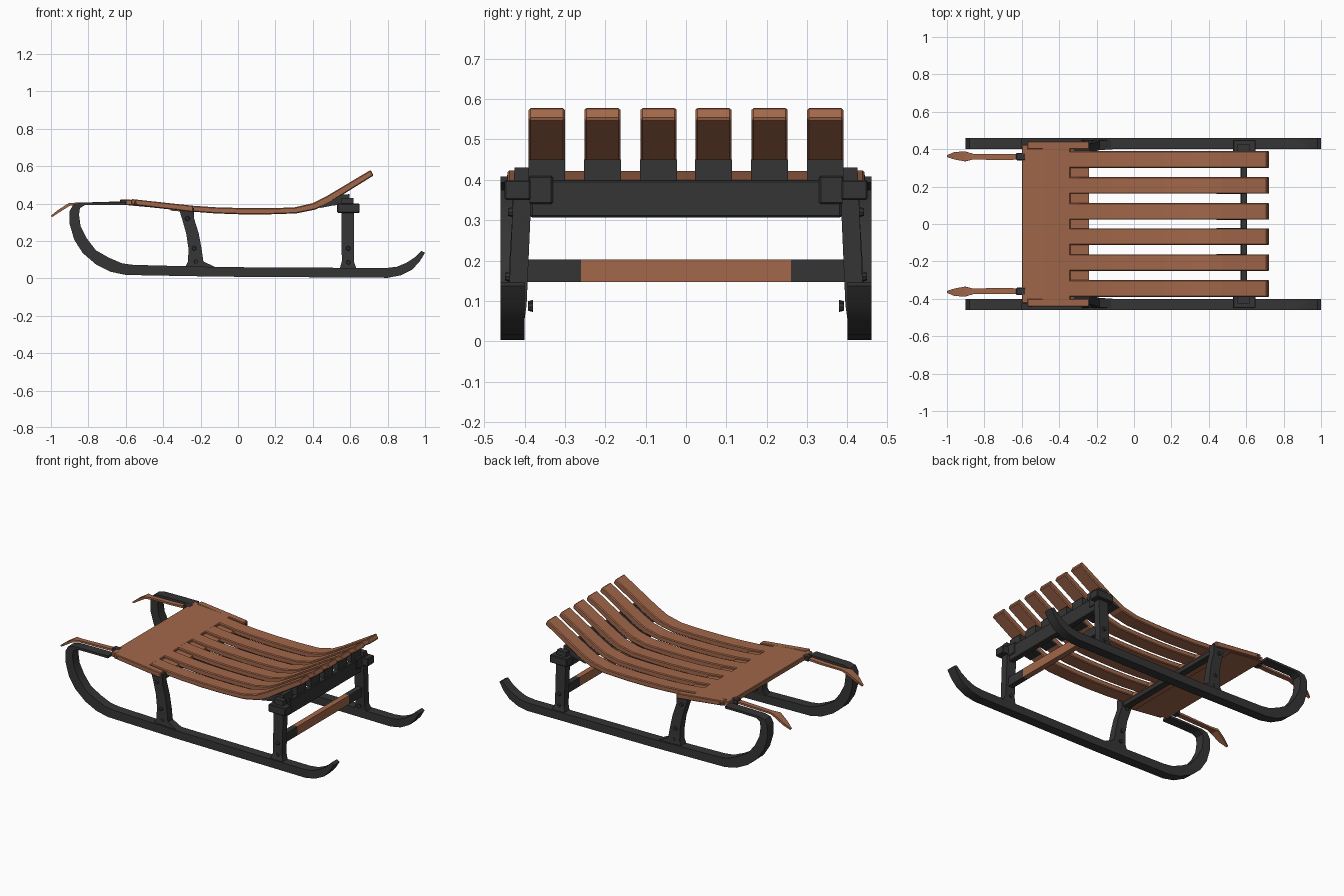
import bpy, bmesh, math
from mathutils import Matrix


def material(name, color):
    m = bpy.data.materials.new(name)
    m.diffuse_color = (*color, 1)
    return m


WOOD = material("brown wood", (0.36, 0.135, 0.068))
METAL = material("dark metal", (0.035, 0.035, 0.035))


def finish(name, bm, mat, smooth=False, bevel=0):
    bmesh.ops.recalc_face_normals(bm, faces=bm.faces)
    me = bpy.data.meshes.new(name)
    bm.to_mesh(me)
    bm.free()
    me.materials.append(mat)
    ob = bpy.data.objects.new(name, me)
    bpy.context.collection.objects.link(ob)
    if bevel:
        mod = ob.modifiers.new("bevel", "BEVEL")
        mod.width, mod.segments, mod.limit_method = bevel, 1, "ANGLE"
        mod.angle_limit = math.radians(50)
    if smooth:
        bpy.ops.object.select_all(action="DESELECT")
        ob.select_set(True)
        bpy.context.view_layer.objects.active = ob
        bpy.ops.object.shade_smooth_by_angle(angle=math.radians(35))
    return ob


def loft(name, stations, mat, y=None, side=1, **kw):
    """Stations: (outer x, outer z, inner x, inner z[, y0, y1])."""
    bm = bmesh.new()
    rings = []
    for s in stations:
        y0, y1 = s[4:6] if len(s) > 4 else y
        rings.append([bm.verts.new(p) for p in (
            (s[0], y0 * side, s[1]), (s[0], y1 * side, s[1]),
            (s[2], y1 * side, s[3]), (s[2], y0 * side, s[3]))])
    for a, b in zip(rings, rings[1:]):
        for i in range(4):
            j = (i + 1) % 4
            bm.faces.new((a[i], a[j], b[j], b[i]))
    bm.faces.new(rings[0])
    bm.faces.new(rings[-1])
    return finish(name, bm, mat, **kw)


def box(name, x, y, z, mat, side=1, bevel=0.004):
    return loft(name, [(x[0], z[1], x[0], z[0]), (x[1], z[1], x[1], z[0])],
                mat, y, side, bevel=bevel)


def bolt(name, x, y, z, r=0.013):
    bm = bmesh.new()
    bmesh.ops.create_cone(bm, cap_ends=True, segments=8, radius1=r, radius2=r * 0.7,
                          depth=0.012, matrix=Matrix.Translation((x, y, z)) @
                          Matrix.Rotation(math.radians(-90 if y > 0 else 90), 4, "X"))
    finish(name, bm, METAL)


# profiles shared by mirrored parts
runner = [(-0.60, 0.408, -0.60, 0.393), (-0.72, 0.407, -0.72, 0.393),
          (-0.84, 0.405, -0.82, 0.391), (-0.88, 0.395, -0.845, 0.375),
          (-0.90, 0.36, -0.85, 0.34), (-0.90, 0.29, -0.842, 0.28),
          (-0.875, 0.205, -0.81, 0.215), (-0.83, 0.135, -0.76, 0.15),
          (-0.76, 0.075, -0.69, 0.11), (-0.68, 0.035, -0.62, 0.08),
          (-0.60, 0.018, -0.56, 0.072), (-0.1, 0.009, -0.1, 0.06),
          (0.80, 0.003, 0.79, 0.055), (0.87, 0.016, 0.85, 0.062),
          (0.93, 0.046, 0.90, 0.083), (0.97, 0.088, 0.945, 0.112),
          (1.0, 0.137, 0.98, 0.147)]
front_leg = [(-0.32, 0.385, -0.235, 0.375, 0.385, 0.43),
             (-0.30, 0.32, -0.235, 0.32, 0.385, 0.43),
             (-0.277, 0.24, -0.21, 0.24, 0.39, 0.435),
             (-0.265, 0.16, -0.195, 0.16, 0.392, 0.44),
             (-0.267, 0.09, -0.185, 0.09, 0.395, 0.445),
             (-0.285, 0.055, -0.11, 0.055, 0.40, 0.45)]
handle = [(-0.57, 0.415, -0.57, 0.40, 0.345, 0.375),
          (-0.72, 0.408, -0.72, 0.396, 0.342, 0.374),
          (-0.86, 0.405, -0.86, 0.394, 0.345, 0.375),
          (-0.905, 0.402, -0.90, 0.388, 0.335, 0.388),
          (-0.96, 0.367, -0.955, 0.353, 0.345, 0.385),
          (-1.0, 0.335, -0.995, 0.327, 0.358, 0.368)]

for side, tag in ((1, "left"), (-1, "right")):
    loft("runner_" + tag, runner, METAL, (0.40, 0.46), side, smooth=True)
    loft("front_leg_" + tag, front_leg, METAL, side=side, smooth=True)
    loft("handle_" + tag, handle, WOOD, side=side)
    box("handle_clamp_" + tag, (-0.63, -0.58), (0.34, 0.38), (0.393, 0.422), METAL, side)
    # rear post with foot and cap
    loft("rear_post_" + tag,
         [(0.553, 0.43, 0.617, 0.43, 0.39, 0.425), (0.553, 0.32, 0.62, 0.32, 0.385, 0.43),
          (0.555, 0.09, 0.62, 0.09, 0.395, 0.44), (0.545, 0.055, 0.632, 0.055, 0.40, 0.45)],
         METAL, side=side)
    box("rear_cap_" + tag, (0.53, 0.65), (0.385, 0.45), (0.35, 0.40), METAL, side)
    box("beam_bracket_" + tag, (0.56, 0.61), (0.33, 0.39), (0.34, 0.41), METAL, side)
    for x, z in ((-0.225, 0.09), (-0.235, 0.16), (-0.27, 0.32), (0.59, 0.085), (0.59, 0.16)):
        for y in (0.385, 0.443 if z < 0.3 else 0.435):
            bolt("bolt_" + tag, x, y * side, z)
    # lower bar metal ends
    box("lower_bar_end_" + tag, (0.57, 0.605), (0.26, 0.40), (0.147, 0.203), METAL, side, 0)

# cross members
box("lower_bar", (0.57, 0.605), (-0.26, 0.26), (0.147, 0.203), WOOD, bevel=0)
box("rear_beam", (0.57, 0.605), (-0.385, 0.385), (0.307, 0.398), METAL)
box("front_beam", (-0.29, -0.245), (-0.40, 0.40), (0.325, 0.358), METAL)

# front board: raised panel, lower lip, side rails
loft("front_board", [(-0.60, 0.422, -0.60, 0.392), (-0.47, 0.412, -0.47, 0.380),
                     (-0.34, 0.399, -0.34, 0.366)], WOOD, (-0.425, 0.425), bevel=0.004)
loft("front_board_lip", [(-0.36, 0.388, -0.36, 0.362), (-0.24, 0.374, -0.24, 0.352)],
     WOOD, (-0.425, 0.425))
for side, tag in ((1, "left"), (-1, "right")):
    loft("board_rail_" + tag, [(-0.57, 0.424, -0.57, 0.394), (-0.24, 0.388, -0.24, 0.355)],
         WOOD, (0.40, 0.442), side, bevel=0.004)
    bolt("board_pin_" + tag, -0.55, 0.438 * side, 0.405, 0.01)

# seat slats, with metal wedges where they rest on the rear beam
slat = [(-0.35, 0.400, -0.35, 0.368), (-0.24, 0.388, -0.24, 0.356), (-0.12, 0.380, -0.12, 0.347),
        (0.02, 0.376, 0.02, 0.342), (0.16, 0.375, 0.16, 0.342), (0.30, 0.379, 0.31, 0.347),
        (0.40, 0.402, 0.415, 0.368), (0.47, 0.437, 0.49, 0.404), (0.71, 0.580, 0.725, 0.550)]
wedge = [(0.44, 0.386, 0.44, 0.376), (0.50, 0.416, 0.50, 0.388),
         (0.555, 0.447, 0.555, 0.395), (0.595, 0.45, 0.595, 0.397)]
for i, y in enumerate((-0.345, -0.207, -0.068, 0.068, 0.207, 0.345)):
    loft(f"slat_{i + 1}", slat, WOOD, (y - 0.045, y + 0.045), bevel=0.005)
    loft(f"slat_wedge_{i + 1}", wedge, METAL, (y - 0.0455, y + 0.0455))
